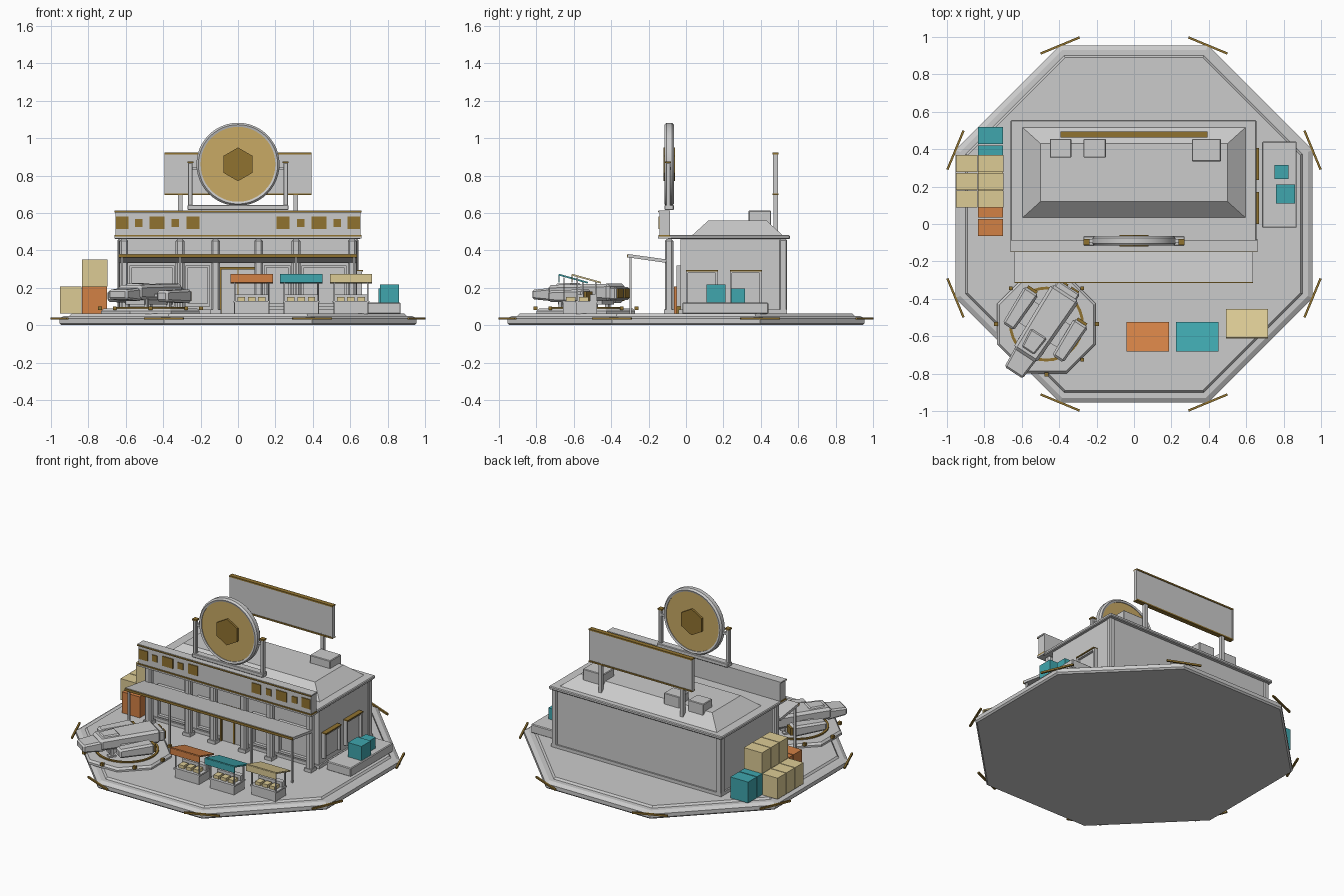
import bpy, bmesh, math
from mathutils import Matrix, Vector

if "Cube" in bpy.data.objects:
    bpy.data.objects.remove(bpy.data.objects["Cube"])

def mat(name, c):
    m = bpy.data.materials.new(name)
    m.diffuse_color = (*c, 1)
    m.use_nodes = True
    m.node_tree.nodes["Principled BSDF"].inputs["Base Color"].default_value = m.diffuse_color
    return m

GOLD = mat("pale_gold", (0.58, 0.40, 0.13))
BRASS = mat("dark_gold", (0.28, 0.17, 0.03))
TEAL = mat("teal", (0.05, 0.38, 0.42))
ORANGE = mat("orange", (0.65, 0.22, 0.06))
SAND = mat("sand", (0.72, 0.60, 0.30))

def finish(name, bm, m=None, bevel=0, smooth=False):
    bmesh.ops.recalc_face_normals(bm, faces=bm.faces)
    me = bpy.data.meshes.new(name)
    bm.to_mesh(me)
    bm.free()
    ob = bpy.data.objects.new(name, me)
    bpy.context.collection.objects.link(ob)
    if m:
        me.materials.append(m)
    if bevel:
        b = ob.modifiers.new("bevel", 'BEVEL')
        b.width, b.segments = bevel, 1
    if smooth:
        bpy.ops.object.select_all(action='DESELECT')
        ob.select_set(True)
        bpy.context.view_layer.objects.active = ob
        bpy.ops.object.shade_smooth_by_angle(angle=math.radians(35))
    return ob

def box(name, x, y, z, m=None, bevel=0, rot=(0, 0, 0), taper=None):
    """Box from (min, max) ranges; taper scales the +x end in (y, z)."""
    bm = bmesh.new()
    bmesh.ops.create_cube(bm, size=1)
    for v in bm.verts:
        if taper and v.co.x > 0:
            v.co.y *= taper[0]
            v.co.z *= taper[1]
        v.co = Vector((v.co.x * (x[1] - x[0]), v.co.y * (y[1] - y[0]), v.co.z * (z[1] - z[0])))
    ob = finish(name, bm, m, bevel)
    ob.location = [sum(r) / 2 for r in (x, y, z)]
    ob.rotation_euler = rot
    return ob

def post(name, x, y, w, z0, z1, m=None, bevel=0):
    return box(name, (x - w / 2, x + w / 2), (y - w / 2, y + w / 2), (z0, z1), m, bevel)

def lathe(name, rings, n, phase=0, m=None, smooth=False, closed=False, matrix=None):
    """Rings of (radius, height) about z; closed joins last ring to first."""
    bm = bmesh.new()
    loops = [[bm.verts.new((r * math.cos(phase + i * math.tau / n), r * math.sin(phase + i * math.tau / n), z))
              for i in range(n)] for r, z in rings]
    pairs = list(zip(loops, loops[1:])) + ([(loops[-1], loops[0])] if closed else [])
    for a, b in pairs:
        for i in range(n):
            j = (i + 1) % n
            bm.faces.new((a[i], a[j], b[j], b[i]))
    if not closed:
        bm.faces.new(loops[0][::-1])
        bm.faces.new(loops[-1])
    ob = finish(name, bm, m, 0, smooth)
    if matrix:
        ob.matrix_world = matrix
    return ob

# Octagonal plinth and its corner strips
k = 1 / math.cos(math.pi / 8)
lathe("plinth", [(a * k, z) for a, z in ((.945, 0), (.955, .01), (.955, .035), (.93, .05), (.9, .05), (.89, .063))],
      8, math.pi / 8)
for i in range(8):
    a = math.pi / 8 + i * math.pi / 4
    c = Vector((math.cos(a), math.sin(a))) * 1.033
    box("plinth_corner_strip", (c.x - .006, c.x + .006), (c.y - .113, c.y + .113), (.03, .042), BRASS, rot=(0, 0, a))

# Main building shell
box("walls", (-.635, .635), (-.03, .53), (.06, .46))
box("wall_footing", (-.645, .645), (-.04, .54), (.06, .085))
box("roof_slab", (-.66, .655), (-.1, .555), (.46, .482), bevel=.005)
for x in (-.625, .625):
    post("rear_pilaster", x, .52, .04, .06, .46, bevel=.006)
for x in (-.61, -.31, -.12, .11, .31, .61):
    post("front_column", x, -.09, .046, .06, .46, bevel=.01)
    post("column_foot", x, -.09, .056, .06, .085)

# Truncated hip roof
bm = bmesh.new()
bmesh.ops.create_cube(bm, size=1)
for v in bm.verts:
    top = v.co.z > 0
    v.co = Vector((v.co.x * (1.0 if top else 1.2), .275 + v.co.y * (.31 if top else .49), .56 if top else .478))
finish("hip_roof", bm)
for x0, x1, y0 in ((-.45, -.335, .355), (-.27, -.15, .355), (.31, .465, .335)):
    box("roof_unit", (x0, x1), (y0, .455), (.53, .613), bevel=.004)

# Front parapet with gold edging and panels
box("parapet", (-.655, .655), (-.142, -.085), (.472, .61))
box("parapet_base", (-.66, .66), (-.15, -.08), (.464, .474))
for z in (.477, .609):
    box("parapet_trim", (-.66, .66), (-.148, -.085), (z - .004, z + .005), BRASS if z < .5 else None)
box("parapet_top_line", (-.66, .66), (-.151, -.147), (.602, .611), BRASS)
for s in (-1, 1):
    for c, w in ((.24, .07), (.335, .04), (.432, .08), (.53, .04), (.618, .066)):
        h = .022 if w < .05 else .033
        box("parapet_panel", (s * c - w / 2, s * c + w / 2), (-.148, -.14), (.547 - h, .547 + h), BRASS)

# Porch awning on thin posts
box("awning", (-.64, .635), (-.312, -.105), (.348, .366), rot=(-.14, 0, 0))
box("awning_edge", (-.64, .635), (-.316, -.307), (.362, .378), BRASS)
for x in (-.62, -.31, .31, .62):
    post("awning_post", x, -.297, .012, .06, .37)

# Door and windows
def frame(name, u, z, place, t, m=None):
    for a, b in (((u[0], u[0] + t), z), ((u[1] - t, u[1]), z), (u, (z[1] - t, z[1]))):
        place(name, a, b, m)

front = lambda n, u, z, m: box(n, u, (-.052, -.028), z, m)
side = lambda n, u, z, m: box(n, (.632, .662), u, z, m)
frame("door_frame", (-.1, .1), (.06, .31), front, .012, BRASS)
box("door_leaf", (-.088, .088), (-.04, -.028), (.06, .298))
box("door_split", (-.004, .004), (-.046, -.028), (.06, .298), BRASS)
for u in ((-.58, -.34), (-.28, -.15), (.14, .28), (.34, .58)):
    frame("front_window_frame", u, (.1, .32), front, .012)
    front("front_window_sill", u, (.1, .115), None)
for u in ((0, .17), (.235, .405)):
    frame("side_window_frame", u, (.12, .29), side, .012)
    box("side_window_pane", (.63, .645), u, (.12, .29))
    box("side_window_hood", (.63, .668), u, (.288, .296), BRASS)

# Round rooftop emblem and its cradle
turn = Matrix.Translation((0, -.09, .86)) @ Matrix.Rotation(math.pi / 2, 4, 'X')
lathe("disc_rim", [(.2, -.022), (.212, -.026), (.222, -.014), (.222, .014), (.212, .026), (.2, .022)],
      48, 0, None, True, True, turn)
lathe("disc_face", [(.203, -.017), (.203, .017)], 48, 0, GOLD, True, False, turn)
lathe("disc_hexagon", [(.09, -.031), (.09, .031)], 6, math.pi / 6, BRASS, False, False, turn)
box("cradle_bar", (-.27, .27), (-.115, -.065), (.615, .643), bevel=.004)
for s in (-1, 1):
    post("cradle_post", s * .255, -.095, .026, .615, .868, bevel=.004)
    post("cradle_cap", s * .255, -.095, .032, .866, .876, BRASS)
    box("cradle_arm", (s * .232 - .022, s * .232 + .022), (-.1, -.08), (.83, .845))

# Rear billboard
box("billboard", (-.388, .388), (.468, .49), (.7, .915))
for z in (.7, .917):
    box("billboard_trim", (-.392, .392), (.463, .495), (z - .005, z + .005), BRASS)
for s in (-1, 1):
    box("billboard_end", (s * .388 - .004, s * .388 + .004), (.465, .493), (.7, .915))
    post("billboard_post", s * .31, .479, .024, .48, .71)

# Loading platform with two crates
box("loading_platform", (.685, .87), (-.02, .44), (.06, .12), bevel=.005)
box("small_crate", (.75, .825), (.24, .315), (.12, .195), TEAL)
box("large_crate", (.758, .86), (.11, .212), (.12, .218), TEAL)

# Stacked crates on the left
for i, m in enumerate((ORANGE, ORANGE, SAND, SAND, TEAL, TEAL)):
    y = -.065 + i * .0985
    box("lower_crate", (-.835, -.7), (y, y + .092), (.063, .207), m)
for i in range(3):
    y = .087 + i * .0955
    box("upper_crate", (-.835, -.697), (y, y + .091), (.208, .35), SAND)
    box("outer_crate", (-.953, -.838), (y, y + .091), (.063, .208), SAND)

# Market stalls
for x, y, m in ((.073, -.602, ORANGE), (.338, -.602, TEAL), (.604, -.532, SAND)):
    box("stall_canopy", (x - .113, x + .113), (y - .08, y + .08), (.244, .253), m, rot=(-.27, 0, 0))
    box("stall_valance", (x - .113, x + .113), (y - .08, y - .075), (.228, .27), m)
    box("stall_counter", (x - .092, x + .092), (y - .055, y + .055), (.06, .122))
    box("stall_counter_top", (x - .098, x + .098), (y - .06, y + .06), (.12, .13))
    box("stall_back_shelf", (x - .09, x + .09), (y + .02, y + .055), (.13, .165))
    for i in (-1, 0, 1):
        box("stall_goods", (x + i * .055 - .02, x + i * .055 + .02), (y - .04, y + .01), (.13, .152), SAND)
    for s in (-1, 1):
        post("stall_post", x + s * .09, y + .05, .009, .06, .235)
        post("stall_front_post", x + s * .09, y - .05, .007, .12, .255)

# Landing pad
pad = Vector((-.468, -.535))
lathe("landing_pad", [(.285, .06), (.285, .075), (.272, .088)], 8, math.pi / 8, None, False, False,
      Matrix.Translation((*pad, 0)))
lathe("pad_ring", [(.185, .086), (.185, .096), (.2, .096), (.2, .086)], 32, 0, BRASS, False, True,
      Matrix.Translation((*pad, 0)))
for i in range(8):
    a = i * math.pi / 4
    post("pad_light", pad.x + .27 * math.cos(a), pad.y + .27 * math.sin(a), .02, .08, .1, BRASS)

# Parked shuttle, built along its own axis (u forward, v sideways)
heading = math.radians(237)
fwd, left = Vector((math.cos(heading), math.sin(heading))), Vector((-math.sin(heading), math.cos(heading)))
hub = Vector((-.475, -.535))

def ship(name, u, v, z, m=None, bevel=0, taper=None):
    c = hub + fwd * (sum(u) / 2) + left * (sum(v) / 2)
    du, dv = (u[1] - u[0]) / 2, (v[1] - v[0]) / 2
    return box(name, (c.x - du, c.x + du), (c.y - dv, c.y + dv), z, m, bevel, (0, 0, heading), taper)

ship("shuttle_hull", (-.2, .2), (-.088, .088), (.13, .222), None, .016, (.85, .85))
ship("shuttle_nose", (.17, .31), (-.068, .068), (.128, .2), None, .01, (.85, .7))
ship("shuttle_canopy", (.06, .17), (-.05, .05), (.2, .226), None, .008, (.8, .7))
ship("shuttle_belly", (-.14, .14), (-.06, .06), (.11, .135))
ship("shuttle_tail", (-.235, -.19), (-.07, .07), (.135, .205), None, .008)
for s in (-1, 1):
    c = s * .158
    ship("shuttle_pod", (-.11, .12), (c - .045, c + .045), (.118, .192), None, .012, (.8, .8))
    ship("shuttle_wing", (-.07, .07), (min(c, s * .07), max(c, s * .07)), (.15, .168))
    ship("pod_engine_glow", (-.125, -.105), (c - .03, c + .03), (.13, .18), BRASS)
    ship("tail_engine_glow", (-.245, -.23), (s * .034 - .024, s * .034 + .024), (.145, .195), BRASS)
    for u in (-.1, .12):
        ship("shuttle_leg", (u - .01, u + .01), (s * .06 - .01, s * .06 + .01), (.085, .14))
        ship("shuttle_foot", (u - .025, u + .025), (s * .06 - .018, s * .06 + .018), (.085, .097))
